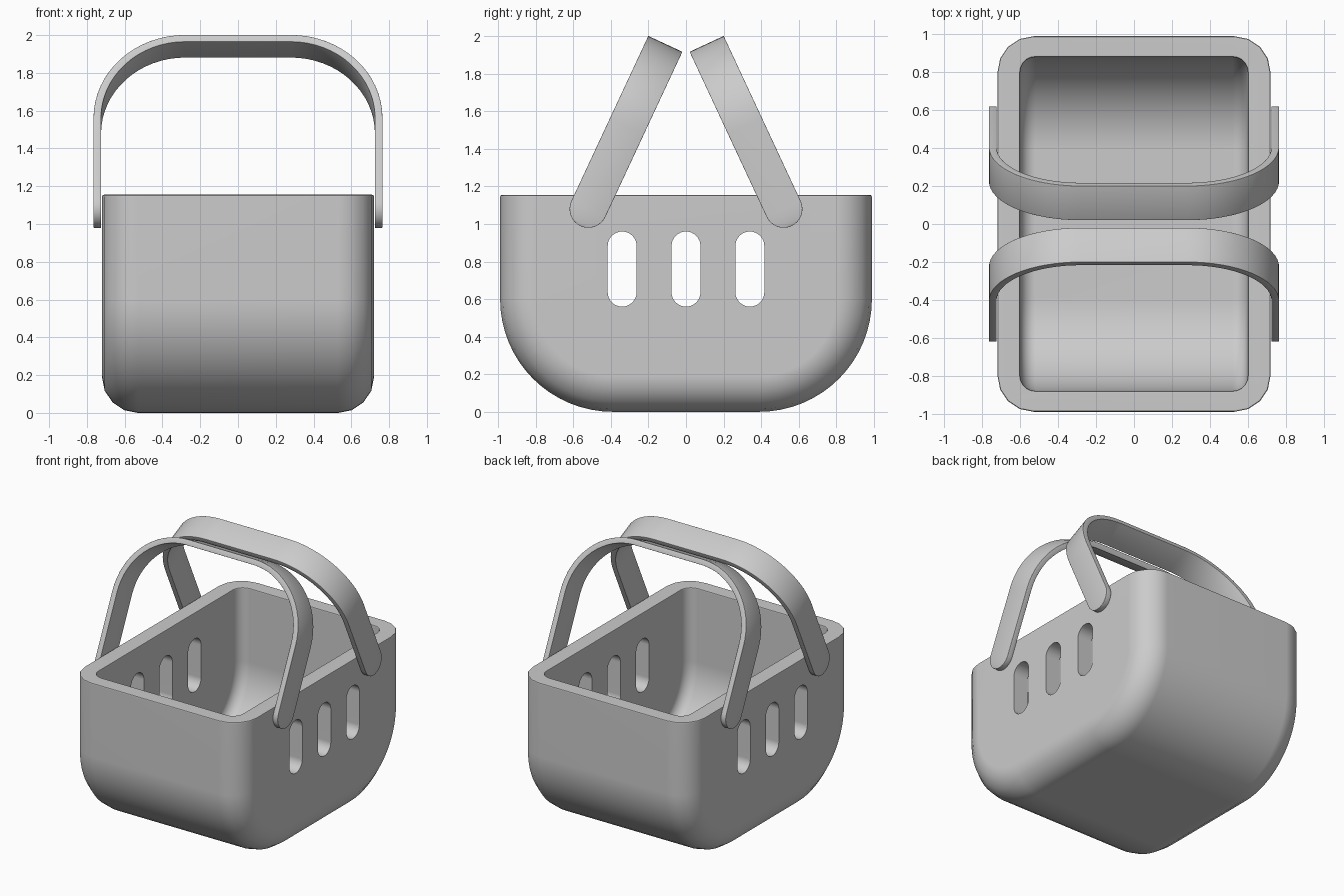
import bpy, bmesh
from math import sin, cos, pi, radians

if "Cube" in bpy.data.objects:
    bpy.data.objects.remove(bpy.data.objects["Cube"])

RIM = 1.155


def finish(bm, name):
    bmesh.ops.remove_doubles(bm, verts=bm.verts, dist=1e-5)
    bmesh.ops.recalc_face_normals(bm, faces=bm.faces)
    mesh = bpy.data.meshes.new(name)
    bm.to_mesh(mesh)
    bm.free()
    ob = bpy.data.objects.new(name, mesh)
    bpy.context.collection.objects.link(ob)
    return ob


def apply_modifier(ob, kind, **settings):
    bpy.context.view_layer.objects.active = ob
    mod = ob.modifiers.new(kind.lower(), kind)
    for key, value in settings.items():
        setattr(mod, key, value)
    bpy.ops.object.modifier_apply(modifier=mod.name)


def smooth(ob):
    bpy.ops.object.select_all(action='DESELECT')
    ob.select_set(True)
    bpy.context.view_layer.objects.active = ob
    bpy.ops.object.shade_smooth_by_angle(angle=radians(35))


def tub(name, hx, hy, floor, top, big, small, segs):
    """Solid with a round-bottomed side profile and rounded side edges."""
    arc = [pi / 2 * i / segs for i in range(segs + 1)]
    rows = [(-hx + small * (1 - sin(a)), small * (1 - cos(a))) for a in arc]
    rows += [(-x, d) for x, d in reversed(rows)]
    # first entry of each half sits on the end cap
    rows = [(-hx + small * (1 - cos(a)), small * (1 - sin(a))) for a in arc]
    rows += [(-x, d) for x, d in reversed(rows)]
    bm = bmesh.new()
    grid = []
    for x, d in rows:
        r, cy, cz = big - d, hy - big, floor + big
        half = [(cy + r, top)]
        half += [(cy + r * cos(t), cz - r * sin(t)) for t in [pi / 2 * i / 16 for i in range(17)]]
        pts = half + [(-y, z) for y, z in reversed(half)]
        grid.append([bm.verts.new((x, y, z)) for y, z in pts])
    for a, b in zip(grid, grid[1:]):
        for i in range(len(a) - 1):
            bm.faces.new((a[i], a[i + 1], b[i + 1], b[i]))
    bm.faces.new(grid[0])
    bm.faces.new(grid[-1])
    bm.faces.new([g[0] for g in grid] + [g[-1] for g in reversed(grid)])
    return finish(bm, name)


def slots():
    """Three upright stadium-shaped cutters running through both sides."""
    bm = bmesh.new()
    r = 0.077
    for y in (-0.34, 0, 0.34):
        pts = [(y + r * cos(pi * i / 16), 0.96 - r + r * sin(pi * i / 16)) for i in range(17)]
        pts += [(y - r * cos(pi * i / 16), 0.56 + r - r * sin(pi * i / 16)) for i in range(17)]
        a, b = ([bm.verts.new((x, *p)) for p in pts] for x in (-1, 1))
        bm.faces.new(a)
        bm.faces.new(b)
        for i in range(len(pts)):
            j = (i + 1) % len(pts)
            bm.faces.new((a[i], a[j], b[j], b[i]))
    return finish(bm, "slot_cutter")


def handle(name, side):
    """Flat band bent into an arch, with round ends at the pivots."""
    out, thick, w, arch, top = 0.765, 0.04, 0.1, 0.485, 0.97
    # half path: outer x, outer h, inward normal x, inward normal h, half width
    half = []
    for i in range(9):
        a = pi / 2 * (1 - i / 8)
        half.append((out, -w * sin(a), -1, 0, w * cos(a)))
    for i in range(17):
        a = pi / 2 * i / 16
        half.append((out - arch + arch * cos(a), top - arch + arch * sin(a), -cos(a), -sin(a), w))
    path = half + [(-x, h, -nx, nh, hw) for x, h, nx, nh, hw in reversed(half)]
    bm = bmesh.new()
    rings = []
    for x, h, nx, nh, hw in path:
        ix, ih = x + nx * thick, h + nh * thick
        rings.append([bm.verts.new(p) for p in
                      ((x, -hw, h), (x, hw, h), (ix, hw, ih), (ix, -hw, ih))])
    for a, b in zip(rings, rings[1:]):
        for i in range(4):
            j = (i + 1) % 4
            bm.faces.new((a[i], a[j], b[j], b[i]))
    ob = finish(bm, name)
    apply_modifier(ob, 'BEVEL', width=0.01, segments=3, limit_method='ANGLE', angle_limit=radians(50))
    ob.location = (0, side * 0.52, 1.08)
    ob.rotation_euler = (side * radians(25), 0, 0)
    smooth(ob)


# Basket body, hollowed out, softened rim, then slotted
basket = tub("basket", 0.72, 0.99, 0, RIM, 0.6, 0.19, 4)
hollow = tub("hollow_cutter", 0.6, 0.88, 0.11, RIM + 0.2, 0.49, 0.08, 5)
holes = slots()
apply_modifier(basket, 'BOOLEAN', operation='DIFFERENCE', object=hollow, solver='EXACT')
apply_modifier(basket, 'BEVEL', width=0.01, segments=2, limit_method='ANGLE', angle_limit=radians(60))
apply_modifier(basket, 'BOOLEAN', operation='DIFFERENCE', object=holes, solver='EXACT')
for cutter in (hollow, holes):
    bpy.data.objects.remove(cutter)
smooth(basket)
apply_modifier(basket, 'WEIGHTED_NORMAL', keep_sharp=True)

# Two carrying handles leaning towards each other
handle("handle_front", -1)
handle("handle_back", 1)
